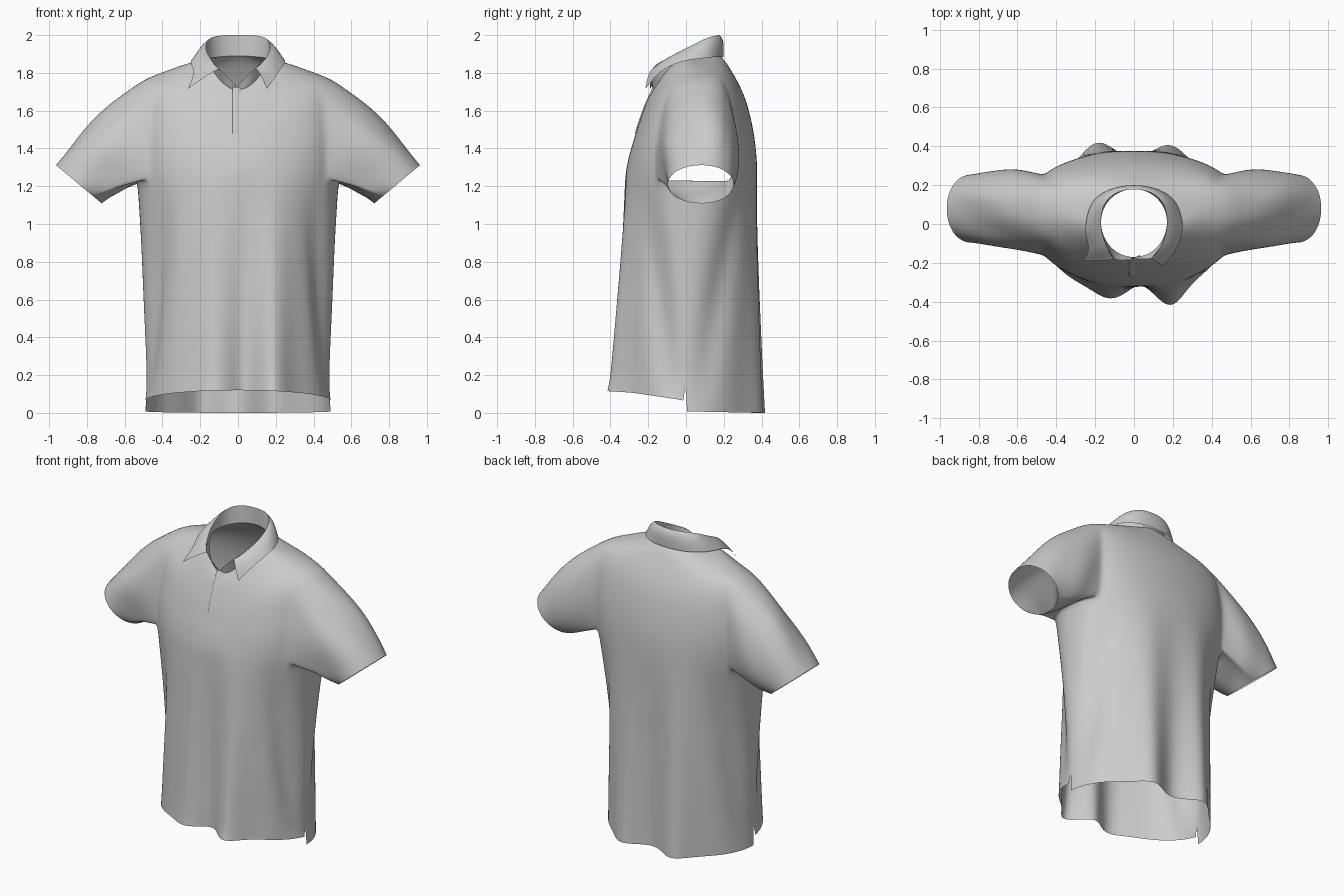
import bpy, bmesh, math
from mathutils import Vector

if "Cube" in bpy.data.objects:
    bpy.data.objects.remove(bpy.data.objects["Cube"])

N = 72          # columns around the torso
HALF = 6        # armhole half width in columns

# torso rings: side z, front z, back z, half width, front y, back y, side y
RINGS = [
    (.00, .00, .00, .490, -.370, .390, .00),
    (.16, .18, .16, .490, -.365, .388, .00),
    (.40, .40, .40, .495, -.357, .386, .005),
    (.65, .65, .65, .503, -.348, .384, .01),
    (.90, .90, .90, .512, -.339, .382, .02),
    (1.1, 1.1, 1.1, .525, -.331, .381, .025),
    (1.24, 1.24, 1.24, .533, -.325, .380, .03),
    (1.36, 1.30, 1.36, .535, -.315, .375, .04),
    (1.48, 1.37, 1.48, .535, -.300, .360, .05),
    (1.60, 1.45, 1.60, .525, -.275, .335, .065),
    (1.70, 1.52, 1.69, .515, -.255, .305, .08),
    (1.77, 1.59, 1.77, .490, -.230, .265, .085),
    (1.81, 1.645, 1.82, .380, -.210, .235, .07),
    (1.85, 1.685, 1.86, .270, -.190, .210, .03),
    (1.875, 1.71, 1.89, .170, -.170, .180, .01),
]
ARM0, ARM1 = 6, 11
# how square the back is on each ring (1 = ellipse)
BACK_POWER = [1, 1, 1, 1, .95, .85, .75, .65, .6, .6, .65, .8, .95, 1, 1]


def bump(x, c, s):
    return math.exp(-((x - c) / s) ** 2)


def torso_point(r, a, front):
    zs, zf, zb, w, yf, yb, yc = RINGS[r]
    c, s = math.cos(a), math.sin(a)
    if abs(s) < 1e-6:
        s = 0
    x = w * c
    if s < 0:
        y = yc - (yc - yf) * abs(s) ** (.5 + .5 * BACK_POWER[r])
    else:
        y = yc + (yb - yc) * s ** BACK_POWER[r]
    z = zs + ((zf if s < 0 else zb) - zs) * s * s
    # hanging folds fade out towards the chest
    k = max(0, 1 - z / 1.3)
    if s < 0:
        y += k * abs(s) * (-.09 * bump(x, .2, .08) + .06 * bump(x, .03, .07) - .03 * bump(x, -.14, .08))
    else:
        y += k * s * (.055 * bump(x, .2, .09) + .07 * bump(x, -.2, .09) - .05 * bump(x, 0, .1))
    # diagonal creases running from the slit up to the front and back of the armhole
    if r < ARM0:
        away = math.degrees(math.asin(s))
        deep = math.sin(math.pi * min(1, z / 1.24))
        lean = 8 + 32 * z / 1.1
        pinch = 1 - deep * (.10 * bump(away, -lean, 11) + .07 * bump(away, lean, 11))
        x *= pinch
        y *= pinch
    # longer back hem
    if r == 0:
        z = .065 + .055 * abs(s) if front else .008 * (1 - abs(s))
        if abs(s) < .01:
            y += -.015 if front else .005
    return Vector((x, y, z))


def finish(name, bm, levels):
    bmesh.ops.recalc_face_normals(bm, faces=bm.faces)
    me = bpy.data.meshes.new(name)
    bm.to_mesh(me)
    bm.free()
    ob = bpy.data.objects.new(name, me)
    bpy.context.collection.objects.link(ob)
    for p in me.polygons:
        p.use_smooth = True
    sub = ob.modifiers.new("smooth", 'SUBSURF')
    sub.levels = sub.render_levels = levels
    sub.boundary_smooth = 'PRESERVE_CORNERS'
    return ob


def strip(name, rows, levels=1):
    bm = bmesh.new()
    vs = [[bm.verts.new(p) for p in row] for row in rows]
    for a, b in zip(vs, vs[1:]):
        for i in range(len(a) - 1):
            bm.faces.new((a[i], a[i + 1], b[i + 1], b[i]))
    return finish(name, bm, levels)


def spline(pts, steps=5):
    pts = [Vector(p) for p in pts]
    ext = [2 * pts[0] - pts[1]] + pts + [2 * pts[-1] - pts[-2]]
    out = []
    for i in range(1, len(ext) - 2):
        p0, p1, p2, p3 = ext[i - 1:i + 3]
        for k in range(steps):
            t = k / steps
            out.append(.5 * (2 * p1 + (p2 - p0) * t + (2 * p0 - 5 * p1 + 4 * p2 - p3) * t * t
                             + (3 * p1 - p0 - 3 * p2 + p3) * t ** 3))
    return out + [pts[-1]]


# torso with side slits and open armholes
bm = bmesh.new()
verts = {}


def vert(r, i, front=False):
    i %= N
    key = (r, i, front and r == 0)
    if key not in verts:
        verts[key] = bm.verts.new(torso_point(r, 2 * math.pi * i / N, front))
    return verts[key]


def in_armhole(r, i):
    near = any((i - c + HALF) % N < 2 * HALF for c in (0, N // 2))
    return ARM0 <= r < ARM1 and near


for r in range(len(RINGS) - 1):
    for i in range(N):
        if not in_armhole(r, i):
            f = i >= N // 2
            bm.faces.new((vert(r, i, f), vert(r, i + 1, f), vert(r + 1, i + 1, f), vert(r + 1, i, f)))

# sleeves lofted from each armhole to an elliptical cuff
ROWS = 8
for centre, sx in ((0, 1), (N // 2, -1)):
    lo, hi = centre - HALF, centre + HALF
    keys = [(ARM0, i) for i in range(lo, hi)] + [(r, hi) for r in range(ARM0, ARM1)]
    keys += [(ARM1, i) for i in range(hi, lo, -1)] + [(r, lo) for r in range(ARM1, ARM0, -1)]
    start = [vert(*k) for k in keys]
    prev = start
    for k in range(1, ROWS + 1):
        t = k / ROWS
        row = []
        for v in start:
            ang = math.atan2((v.co.z - 1.5) / .27, (v.co.y - .075) / .17)
            c, s = math.cos(ang), math.sin(ang)
            cuff = Vector((sx * (.842 + .122 * s), .08 + .178 * c, 1.21 + .102 * s))
            p = v.co.lerp(cuff, t)
            swell = .03 * max(0, s) + .025 * max(0, c) + .008 * math.sin(4 * ang + 5 * t)
            p += math.sin(math.pi * t) * swell * Vector((sx * .7 * s, c, .7 * s))
            row.append(bm.verts.new(p))
        for j in range(len(row)):
            n = (j + 1) % len(row)
            bm.faces.new((prev[j], prev[n], row[n], row[j]))
        prev = row
finish("shirt_body", bm, 2)

# collar leaf folded over, left point flipped outwards
half_fold = [(.145, -.105, 1.875), (.17, 0, 1.93), (.152, .1, 1.98), (.09, .16, 1.998)]
half_edge = [(.25, -.02, 1.86), (.215, .11, 1.88), (.12, .18, 1.885)]


def mirrored(half, mid):
    return half + [mid] + [(-x, y, z) for x, y, z in reversed(half)]


fold_pts = [(.092, -.175, 1.825)] + mirrored(half_fold, (0, .178, 2.0)) + [(-.10, -.18, 1.82)]
edge_pts = ([(.153, -.215, 1.715), (.215, -.135, 1.805)] + mirrored(half_edge, (0, .198, 1.885))
            + [(-.235, -.13, 1.80), (-.265, -.19, 1.715)])
fold, edge = spline(fold_pts, 6), spline(edge_pts, 6)
leaf = []
for t in (0, .12, .35, .65, 1):
    row = []
    for a, b in zip(fold, edge):
        out = Vector((b.x, b.y, 0)).normalized()
        row.append(a.lerp(b, t) + out * .014 * math.sin(math.pi * t ** .6))
    leaf.append(row)
strip("collar_leaf", leaf)

# collar stand rising from the neckline to the fold
top = spline([(.0, -.18, 1.735)] + fold_pts + [(-.012, -.185, 1.735)], 5)
neck = [torso_point(len(RINGS) - 1, math.atan2((p.y - .01) / .18, p.x / .17), False) for p in top]
strip("collar_stand", [neck, [a.lerp(b, .5) for a, b in zip(neck, top)], top])

# button placket overlapping the front opening
front = [(1.725, -.172), (1.685, -.19), (1.645, -.21), (1.59, -.23), (1.52, -.255), (1.48, -.266)]
strip("front_placket", [[(x, y - off, z) for x, off in ((-.03, -.002), (-.028, .006), (0, .003), (.03, -.012))]
                        for z, y in front])
